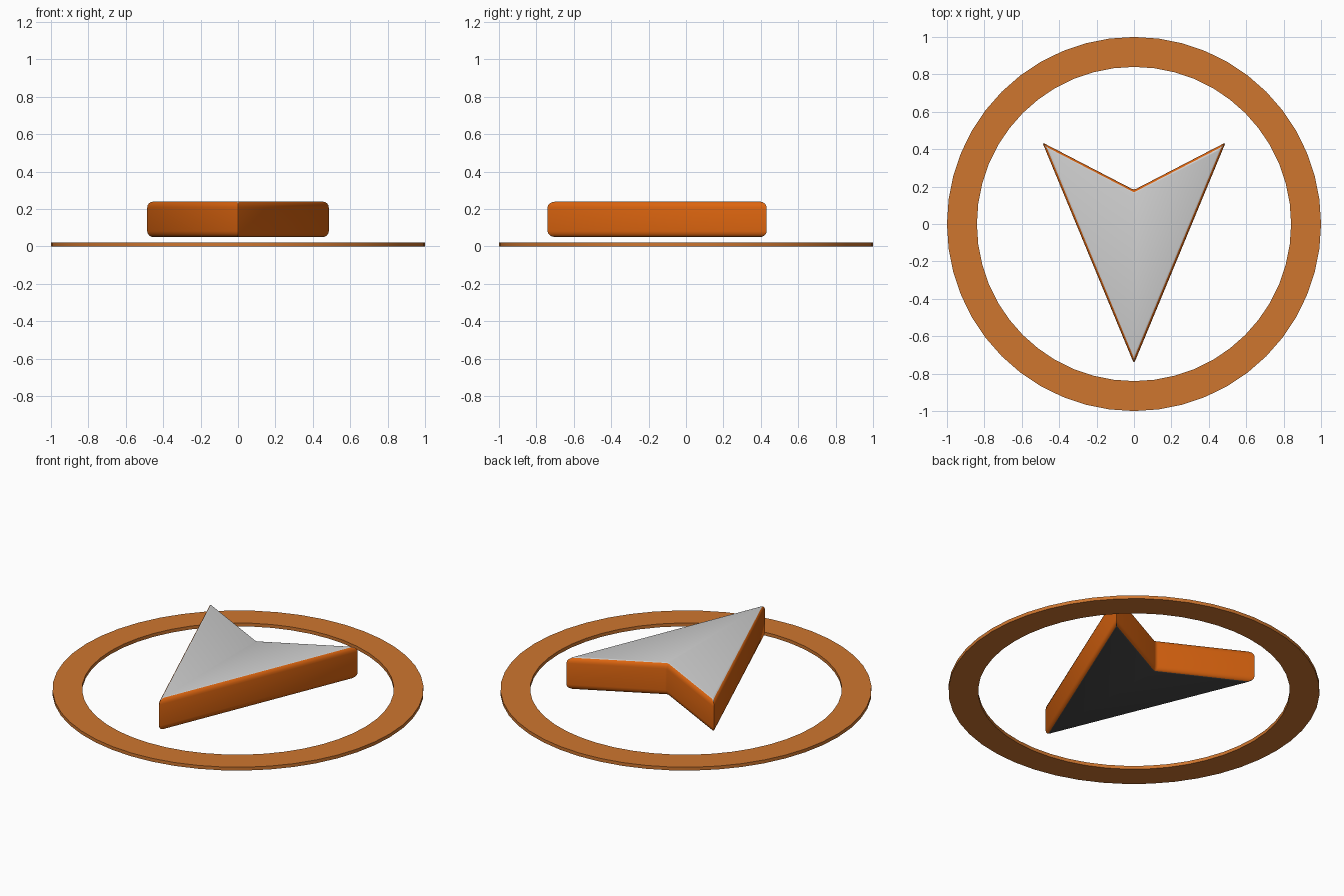
import bpy, bmesh, math
from mathutils import Vector

cube = bpy.data.objects.get("Cube")
if cube:
    bpy.data.objects.remove(cube)


def material(name, rgb):
    mat = bpy.data.materials.new(name)
    mat.use_nodes = True
    mat.diffuse_color = (*rgb, 1)
    mat.node_tree.nodes["Principled BSDF"].inputs["Base Color"].default_value = (*rgb, 1)
    return mat


ring_orange = material("muted orange", (0.62, 0.18, 0.028))
side_orange = material("bright orange", (0.72, 0.13, 0.005))
top_grey = material("light grey", (0.62, 0.62, 0.62))
base_dark = material("dark grey", (0.07, 0.07, 0.07))


def loft(name, loops, mats, closed=False):
    """Join equal loops of points into a skin, capped or closed on itself."""
    bm = bmesh.new()
    rows = [[bm.verts.new(p) for p in loop] for loop in loops]
    n = len(rows[0])
    pairs = list(zip(rows, rows[1:]))
    if closed:
        pairs.append((rows[-1], rows[0]))
    else:
        bm.faces.new(rows[0])
        bm.faces.new(rows[-1])
    for a, b in pairs:
        for i in range(n):
            j = (i + 1) % n
            bm.faces.new((a[i], a[j], b[j], b[i]))
    bmesh.ops.recalc_face_normals(bm, faces=bm.faces)
    mesh = bpy.data.meshes.new(name)
    bm.to_mesh(mesh)
    bm.free()
    for m in mats:
        mesh.materials.append(m)
    obj = bpy.data.objects.new(name, mesh)
    bpy.context.collection.objects.link(obj)
    bpy.ops.object.select_all(action='DESELECT')
    obj.select_set(True)
    bpy.context.view_layer.objects.active = obj
    bpy.ops.object.shade_smooth_by_angle(angle=math.radians(35))
    return obj


# Flat ground ring
def circle(radius, z, n=48):
    return [(radius * math.cos(math.tau * i / n), radius * math.sin(math.tau * i / n), z)
            for i in range(n)]


loft("ground_ring", [circle(1, 0), circle(1, 0.02), circle(0.84, 0.02), circle(0.84, 0)],
     [ring_orange], closed=True)

# Arrowhead outline, counter-clockwise: nose, left wing, notch, right wing
corners = [Vector(p) for p in ((0, -0.747), (0.49, 0.436), (0, 0.182), (-0.49, 0.436))]


def outline(inset, z, cut):
    """Arrow outline moved inwards, with each corner slightly rounded."""
    points = []
    for i, p in enumerate(corners):
        u = (corners[i - 1] - p).normalized()
        v = (corners[(i + 1) % 4] - p).normalized()
        p = p + (u + v) * inset / v.cross(u)
        for q in (p + u * cut, p + (u + v) * cut * 0.3, p + v * cut):
            points.append((q.x, q.y, z))
    return points


# Rounded rim profile, bottom to top
low, high, rim_width, rim_height, steps = 0.05, 0.24, 0.018, 0.032, 4
rim = []
for k in range(steps + 1):
    a = math.pi / 2 * k / steps
    rim.append((rim_width * (1 - math.sin(a)), rim_height * (1 - math.cos(a))))
loops = [outline(d, low + h, 0.012 - d * 0.4) for d, h in rim]
loops += [outline(d, high - h, 0.012 - d * 0.4) for d, h in reversed(rim)]
arrow = loft("arrowhead", loops, [side_orange, top_grey, base_dark])

# Grey on the upward faces, dark on the downward ones
for face in arrow.data.polygons:
    if face.normal.z > 0.8:
        face.material_index = 1
    elif face.normal.z < -0.8:
        face.material_index = 2
